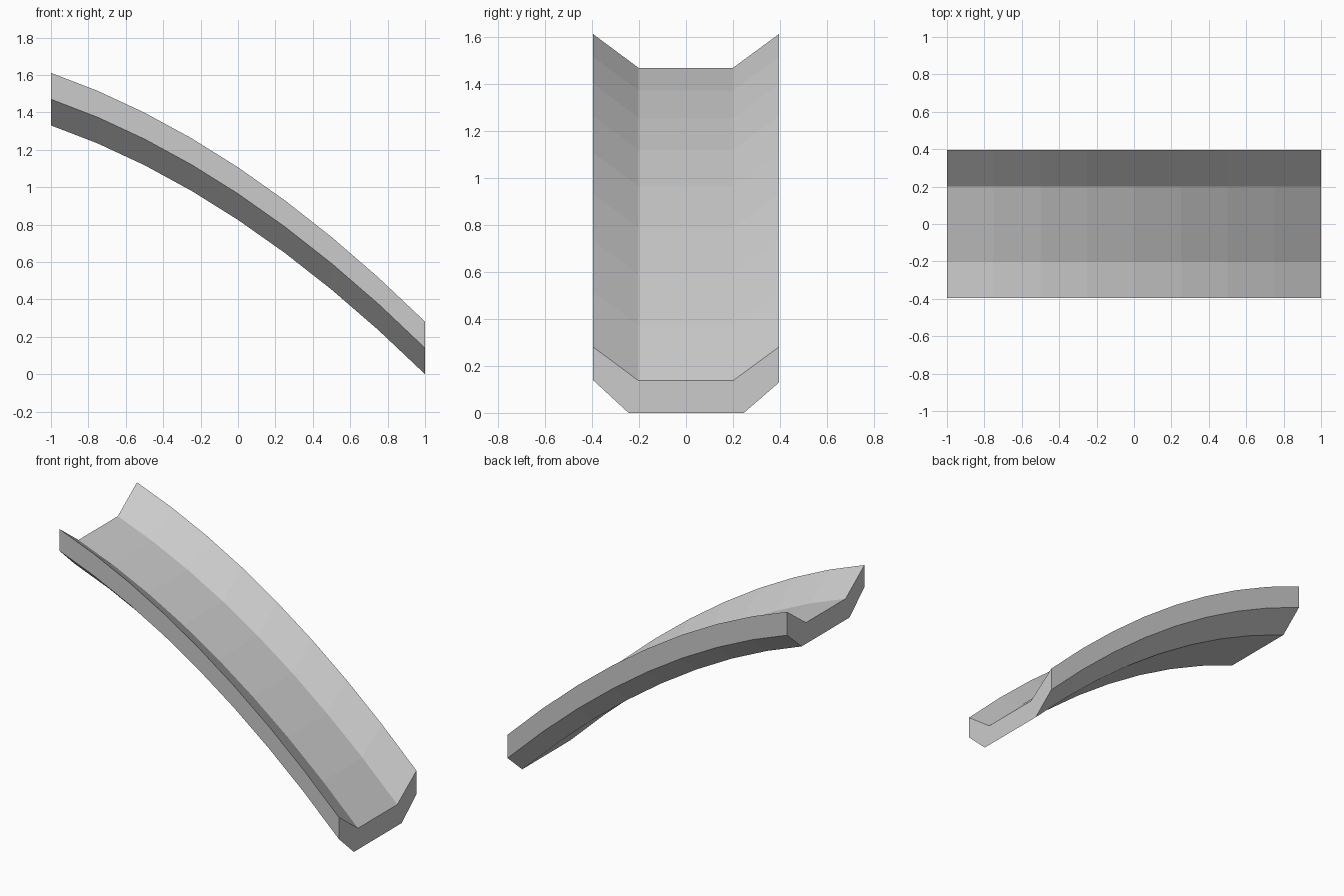
import bpy
import bmesh

if "Cube" in bpy.data.objects:
    bpy.data.objects.remove(bpy.data.objects["Cube"], do_unlink=True)

# Plain grey finish
grey = bpy.data.materials.new("light grey")
grey.use_nodes = True
colour = (0.6, 0.6, 0.6, 1)
grey.diffuse_color = colour
grey.node_tree.nodes["Principled BSDF"].inputs["Base Color"].default_value = colour

# Trough cross-section (y, z): thick floor with flared walls
section = [(-0.396, 0.281), (-0.202, 0.137), (0.2, 0.137), (0.396, 0.281),
           (0.396, 0.13), (0.246, 0), (-0.244, 0), (-0.396, 0.14)]
SEGMENTS = 8


def drop(x):
    """Height of the underside along the arched slope."""
    return 0.825 - 0.665 * x - 0.16 * x * x


# Sweep the upright section along the slope
bm = bmesh.new()
rings = []
for i in range(SEGMENTS + 1):
    x = -1 + 2 * i / SEGMENTS
    rings.append([bm.verts.new((x, y, z + drop(x))) for y, z in section])

count = len(section)
for a, b in zip(rings, rings[1:]):
    for j in range(count):
        k = (j + 1) % count
        bm.faces.new((a[j], a[k], b[k], b[j]))

# Close both ends
bm.faces.new(rings[0])
bm.faces.new(rings[-1])
bmesh.ops.recalc_face_normals(bm, faces=bm.faces)

mesh = bpy.data.meshes.new("curved_chute")
bm.to_mesh(mesh)
bm.free()
mesh.materials.append(grey)
chute = bpy.data.objects.new("curved_chute", mesh)
bpy.context.collection.objects.link(chute)
